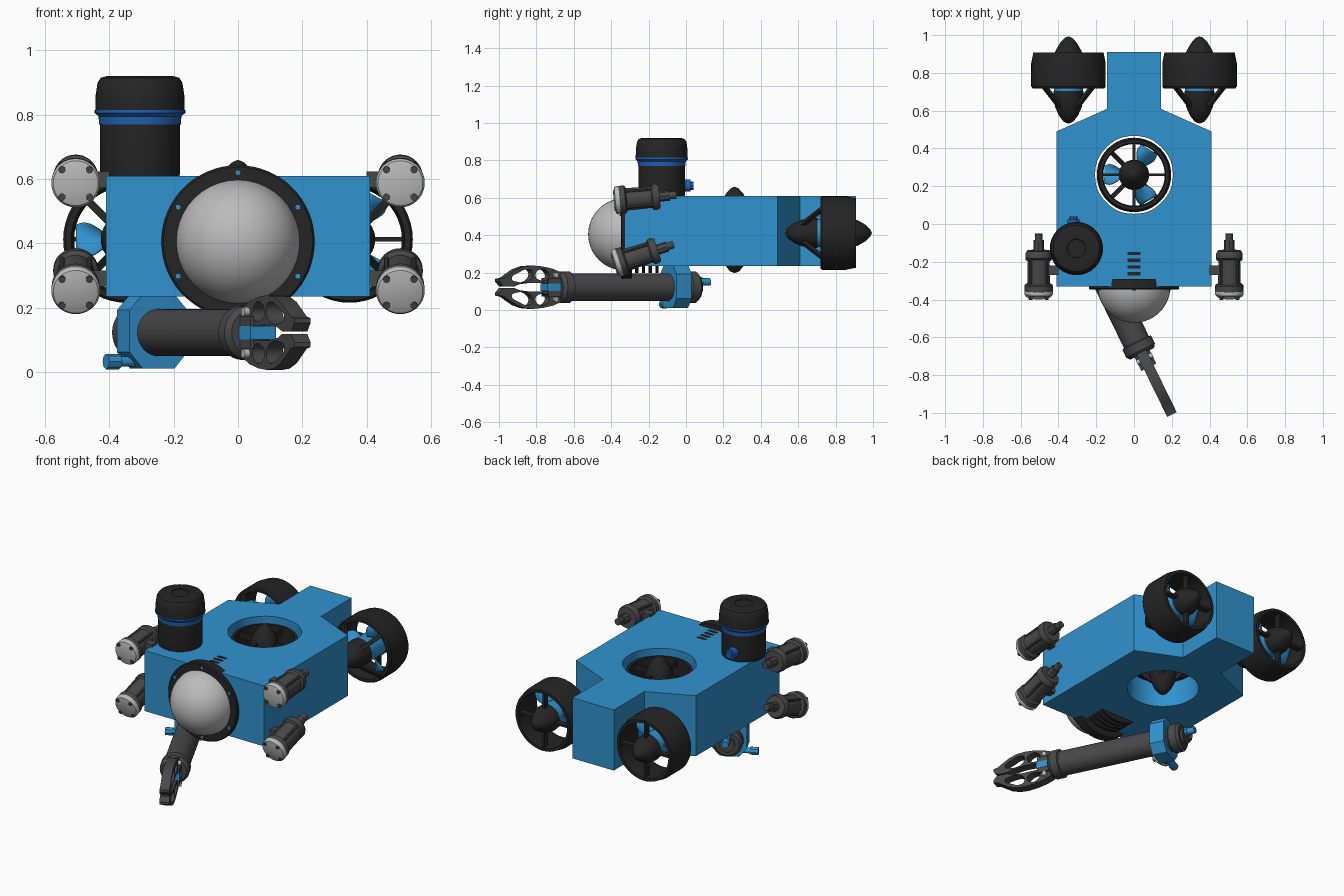
import bpy, bmesh
from math import sin, cos, pi, radians
from mathutils import Vector, Matrix

if "Cube" in bpy.data.objects:
    bpy.data.objects.remove(bpy.data.objects["Cube"])


def material(name, rgb):
    m = bpy.data.materials.new(name)
    m.diffuse_color = (*rgb, 1)
    m.use_nodes = True
    m.node_tree.nodes["Principled BSDF"].inputs["Base Color"].default_value = m.diffuse_color
    return m


BLUE = material("hull_blue", (0.03, 0.29, 0.62))
DEEP = material("deep_blue", (0.015, 0.12, 0.45))
BLACK = material("black", (0.018, 0.018, 0.018))
DARK = material("dark_grey", (0.065, 0.065, 0.065))
PALE = material("pale_grey", (0.5, 0.5, 0.5))


def add(name, bm, mat, matrix):
    bmesh.ops.recalc_face_normals(bm, faces=bm.faces)
    me = bpy.data.meshes.new(name)
    bm.to_mesh(me)
    bm.free()
    ob = bpy.data.objects.new(name, me)
    ob.matrix_world = matrix
    me.materials.append(mat)
    bpy.context.collection.objects.link(ob)
    return ob


def frame(loc, axis):
    """Local z points along axis."""
    return Matrix.Translation(loc) @ Vector(axis).to_track_quat('Z', 'Y').to_matrix().to_4x4()


def lathe(name, prof, matrix, mat, n=40, closed=False):
    """Revolve (radius, height) points around local z."""
    bm = bmesh.new()
    rings = [[bm.verts.new((r * cos(2 * pi * i / n), r * sin(2 * pi * i / n), h))
              for i in range(n)] for r, h in prof]
    pairs = list(zip(rings, rings[1:] + rings[:1]))
    for a, b in pairs if closed else pairs[:-1]:
        for i in range(n):
            j = (i + 1) % n
            bm.faces.new((a[i], a[j], b[j], b[i]))
    bmesh.ops.remove_doubles(bm, verts=bm.verts, dist=1e-5)
    return add(name, bm, mat, matrix)


def rod(name, r, h0, h1, matrix, mat, n=24):
    return lathe(name, [(0, h0), (r, h0), (r, h1), (0, h1)], matrix, mat, n)


def box(name, size, matrix, mat):
    bm = bmesh.new()
    bmesh.ops.create_cube(bm, size=1, matrix=Matrix.Diagonal((*size, 1)))
    return add(name, bm, mat, matrix)


def plate(name, outlines, half, matrix, mat):
    """Extruded flat outline; further outlines are rounded holes."""
    cu = bpy.data.curves.new(name, 'CURVE')
    cu.dimensions, cu.fill_mode, cu.extrude = '2D', 'BOTH', half
    for k, pts in enumerate(outlines):
        if k:
            sp = cu.splines.new('BEZIER')
            sp.bezier_points.add(len(pts) - 1)
            for bp, p in zip(sp.bezier_points, pts):
                bp.co = (*p, 0)
                bp.handle_left_type = bp.handle_right_type = 'AUTO'
            sp.resolution_u = 6
        else:
            sp = cu.splines.new('POLY')
            sp.points.add(len(pts) - 1)
            for sp_p, p in zip(sp.points, pts):
                sp_p.co = (*p, 0, 1)
        sp.use_cyclic_u = True
    ob = bpy.data.objects.new(name, cu)
    ob.matrix_world = matrix
    cu.materials.append(mat)
    bpy.context.collection.objects.link(ob)
    bpy.ops.object.select_all(action='DESELECT')
    ob.select_set(True)
    bpy.context.view_layer.objects.active = ob
    bpy.ops.object.convert(target='MESH')
    return ob


T = Matrix.Translation

# Hull with vertical thruster tunnel
half_hull = [(0.41, -0.33), (0.41, 0.49), (0.142, 0.61), (0.142, 0.91)]
hull = half_hull + [(-x, y) for x, y in reversed(half_hull)]
tunnel = [(0.206 * cos(i * pi / 4), 0.26 + 0.206 * sin(i * pi / 4)) for i in range(8)]
plate("hull", [hull, tunnel], 0.1875, T((0, 0, 0.4225)), BLUE)


# Ducted thruster; local z points to the tail
def thruster(name, loc, axis):
    m = frame(loc, axis)
    lathe(name + "_duct", [(0.197, -0.085), (0.197, 0.04), (0.186, 0.095), (0.168, 0.095),
                           (0.163, 0), (0.172, -0.095), (0.19, -0.095)], m, BLACK, 48, True)
    lathe(name + "_tail_cone", [(0, 0.04), (0.08, 0.04), (0.079, 0.07), (0.068, 0.105), (0.045, 0.145),
                                (0.02, 0.172), (0, 0.181)], m, BLACK)
    lathe(name + "_motor", [(0, -0.282), (0.025, -0.272), (0.05, -0.24), (0.07, -0.195), (0.08, -0.15),
                            (0.08, -0.11), (0, -0.11)], m, BLACK)
    rod(name + "_hub", 0.076, -0.11, 0.04, m, BLUE, 40)
    for i in range(4):
        spin = m @ Matrix.Rotation(i * pi / 2, 4, 'Z')
        box(name + "_vane", (0.11, 0.014, 0.035), spin @ T((0.12, 0, 0.068)), BLACK)
        spin = spin @ Matrix.Rotation(pi / 4, 4, 'Z')
        a, b = Vector((0.066, 0, -0.19)), Vector((0.185, 0, -0.082))
        strut = T((a + b) / 2) @ (b - a).to_track_quat('Z', 'Y').to_matrix().to_4x4()
        box(name + "_strut", (0.024, 0.02, (b - a).length), spin @ strut, BLACK)
    for i in range(3):
        bm = bmesh.new()
        rows = []
        for k in range(7):
            r = 0.07 + 0.0145 * k
            c, t = 0.04 + 0.025 * sin(pi * k / 7), radians(55 - 5 * k)
            rows.append([bm.verts.new((r, c * u * cos(t), c * u * sin(t) - 0.03)) for u in (-1, 0, 1)])
        for p, q in zip(rows, rows[1:]):
            for j in range(2):
                bm.faces.new((p[j], p[j + 1], q[j + 1], q[j]))
        ob = add(name + "_blade", bm, BLUE, m @ Matrix.Rotation(i * 2 * pi / 3, 4, 'Z'))
        ob.modifiers.new("thickness", 'SOLIDIFY').thickness = 0.008


thruster("vertical_thruster", (0, 0.26, 0.479), (0, 0, 1))
for s, side in ((-1, "left"), (1, "right")):
    thruster(side + "_thruster", (s * 0.347, 0.813, 0.412), (0, 1, 0))

# Camera housing: ribbed barrel, collar and dome
cam = frame((0, -0.33, 0.405), (0, -1, 0))
lathe("dome_collar", [(0, -0.04), (0.236, -0.04), (0.238, 0.012), (0.232, 0.018), (0, 0.018)], cam, BLACK, 64)
lathe("camera_dome", [(0.193 * cos(i * pi / 28), 0.193 * sin(i * pi / 28)) for i in range(15)], cam, PALE, 40)
for i in range(4):
    rod("barrel_rib", 0.208, -0.075 - 0.036 * i, -0.058 - 0.036 * i, cam, BLACK, 64)
for i in range(6):
    a = radians(30 + 60 * i)
    rod("collar_screw", 0.009, 0.015, 0.023, cam @ T((0.215 * cos(a), 0.215 * sin(a), 0)), BLUE, 12)

# Sonar canister on deck
can = T((-0.305, -0.13, 0))
lathe("sonar_base", [(0, 0.605), (0.122, 0.605), (0.125, 0.62), (0.125, 0.77), (0, 0.77)], can, BLACK, 48)
lathe("sonar_band", [(0, 0.77), (0.127, 0.77), (0.129, 0.795), (0.141, 0.806), (0.141, 0.815), (0, 0.815)],
      can, DEEP, 48)
lathe("sonar_head", [(0, 0.813), (0.139, 0.813), (0.138, 0.86), (0.132, 0.9), (0.122, 0.915), (0.1, 0.921),
                     (0.05, 0.921), (0.048, 0.917), (0, 0.917)], can, BLACK, 48)
plug = frame((-0.32, -0.02, 0.665), (0, 1, 0))
rod("sonar_plug", 0.032, 0, 0.045, plug, DEEP)
rod("sonar_plug_tip", 0.022, 0.04, 0.06, plug, DEEP, 8)


# Four lamps; local z points backwards
def lamp(name, x, z, tilt):
    m = frame((x, -0.375, z), (0, cos(radians(tilt)), sin(radians(tilt))))
    lathe(name + "_lens", [(0, -0.012), (0.045, -0.01), (0.07, -0.003), (0.076, 0.006), (0.076, 0.02),
                           (0, 0.02)], m, PALE)
    lathe(name + "_body", [(0, 0.018), (0.075, 0.018), (0.075, 0.05), (0.06, 0.058), (0.057, 0.19),
                           (0.07, 0.198), (0.07, 0.22), (0.062, 0.235), (0, 0.235)], m, DARK)
    rod(name + "_connector", 0.028, 0.235, 0.29, m, DARK, 8)
    rod(name + "_cable_stub", 0.02, 0.28, 0.325, m, DARK, 16)
    for i in range(4):
        a = pi / 4 + i * pi / 2
        q = m @ T((0.06 * cos(a), 0.06 * sin(a), 0))
        rod(name + "_screw", 0.011, -0.012, 0.002, q, DARK, 12)
        rod(name + "_tie_rod", 0.008, 0.03, 0.2, q, DARK, 10)
    s = 1 if x > 0 else -1
    box(name + "_mount", (0.06, 0.05, 0.05), T((s * 0.43, -0.245, z + 0.13 * sin(radians(tilt)))), DARK)


for s, side in ((-1, "left"), (1, "right")):
    lamp(side + "_upper_lamp", s * 0.505, 0.587, 5)
    lamp(side + "_lower_lamp", s * 0.505, 0.25, 18)

# Gripper arm, slung diagonally beneath the hull
d = Vector((0.44, -0.898, 0)).normalized()
up = Vector((0, 0, 1))
p = d.cross(up)
wrist = Vector((0.03, -0.66, 0.122))


def basis(x, y, loc):
    m = Matrix((x, y, x.cross(y))).transposed().to_4x4()
    m.translation = loc
    return m


arm = frame(wrist, d)
lathe("arm_tube", [(0, -0.8), (0.07, -0.8), (0.085, -0.785), (0.085, -0.74), (0.073, -0.73), (0.073, -0.04),
                   (0.085, -0.035), (0.085, 0.01), (0.07, 0.03), (0, 0.03)], arm, DARK, 48)
octagon = [(-0.1, -0.06), (-0.055, -0.112), (0.055, -0.112), (0.1, -0.06), (0.1, 0.07), (0.06, 0.114),
           (-0.06, 0.114), (-0.1, 0.07)]
plate("arm_bracket", [octagon], 0.045, basis(p, up, wrist - d * 0.675), BLUE)
clamp = frame(wrist - d * 0.675 + p * 0.06 - up * 0.09, p)
rod("clamp_bolt", 0.016, 0, 0.08, clamp, BLUE)
rod("clamp_knob", 0.024, 0.055, 0.1, clamp, BLUE, 8)
tail = frame(wrist - d * 0.79 + up * 0.028, -d)
rod("arm_plug", 0.026, 0, 0.04, tail, BLUE, 8)
rod("arm_plug_tip", 0.02, 0.03, 0.085, tail, BLUE)
rod("arm_rear_cap", 0.045, 0, 0.025, frame(wrist - d * 0.79, -d), DARK)

# Yoke and claw fingers
for s in (-1, 1):
    box("wrist_yoke", (0.1, 0.1, 0.012), basis(d, up, wrist + d * 0.055 + p * s * 0.036), DARK)
box("claw_slider", (0.09, 0.042, 0.088), basis(d, up, wrist + d * 0.065), BLUE)
finger = [(0.02, 0.03), (0.02, 0.078), (0.07, 0.098), (0.13, 0.111), (0.19, 0.116), (0.24, 0.112),
          (0.29, 0.095), (0.33, 0.07), (0.36, 0.05), (0.388, 0.045), (0.388, 0.03), (0.365, 0.004),
          (0.3, 0.004), (0.27, 0.016), (0.2, 0.024), (0.1, 0.022)]
holes = [[(0.095, 0.05), (0.105, 0.085), (0.15, 0.094), (0.175, 0.065), (0.155, 0.04)],
         [(0.2, 0.045), (0.195, 0.085), (0.22, 0.096), (0.27, 0.08), (0.315, 0.045), (0.29, 0.03)]]
for s, side in ((-1, "lower"), (1, "upper")):
    shape = [[(x, s * z) for x, z in o] for o in [finger] + holes]
    plate(side + "_claw_finger", shape, 0.028, basis(d, up, wrist), DARK)
    pivot = frame(wrist + d * 0.06 + up * s * 0.065, p)
    rod(side + "_claw_pivot", 0.014, -0.046, 0.046, pivot, PALE, 16)

bpy.ops.object.select_all(action='SELECT')
bpy.context.view_layer.objects.active = bpy.context.scene.objects["hull"]
bpy.ops.object.shade_smooth_by_angle(angle=radians(32))
